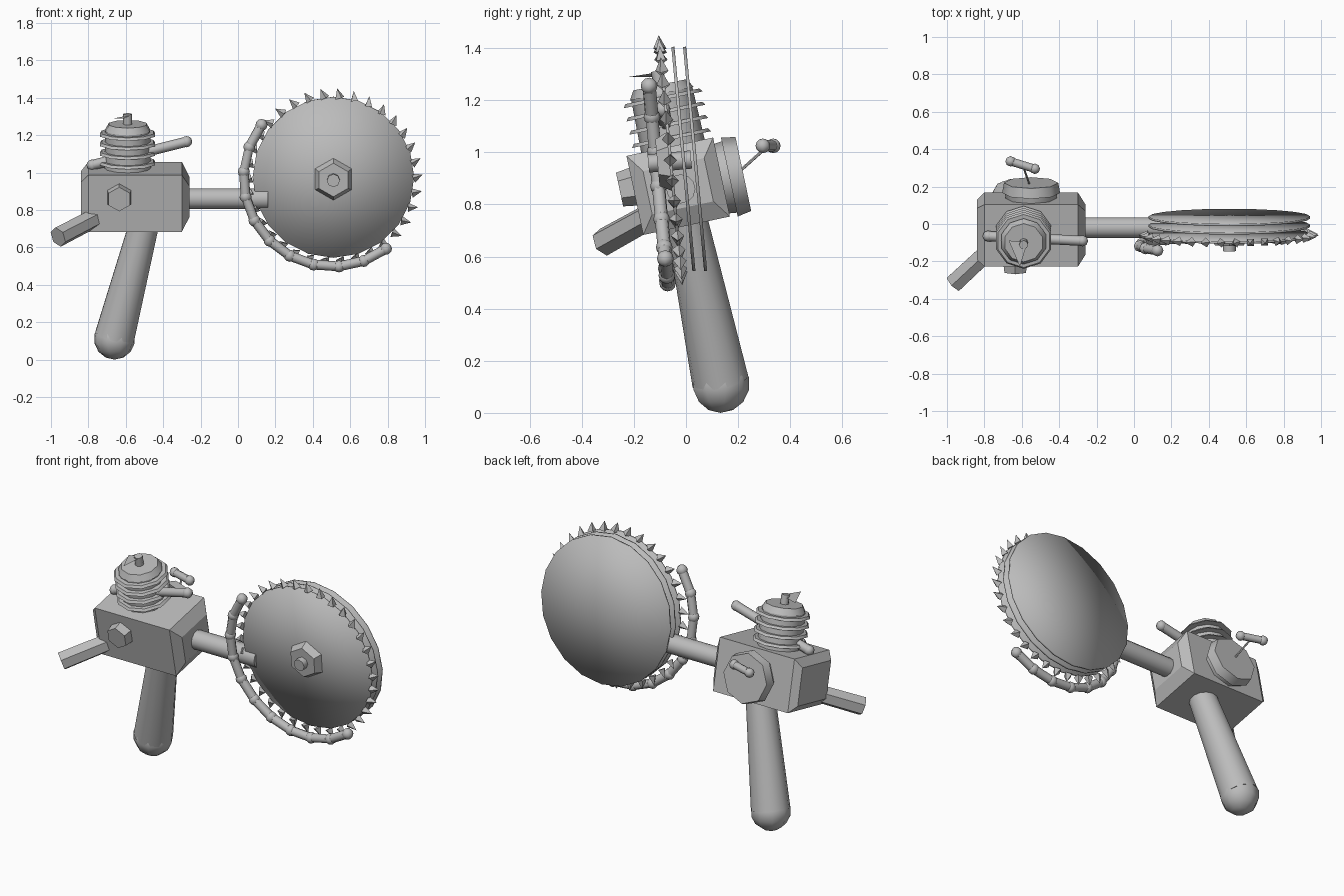
import bpy, bmesh, math
from mathutils import Vector, Matrix

cube = bpy.data.objects.get("Cube")
if cube:
    bpy.data.objects.remove(cube, do_unlink=True)

grey = bpy.data.materials.new("plain_grey")
grey.use_nodes = True
grey.diffuse_color = (0.5, 0.5, 0.5, 1)
grey.node_tree.nodes["Principled BSDF"].inputs["Base Color"].default_value = (0.5, 0.5, 0.5, 1)


def finish(name, bm, angle=35):
    mesh = bpy.data.meshes.new(name)
    bmesh.ops.recalc_face_normals(bm, faces=bm.faces)
    bm.to_mesh(mesh)
    bm.free()
    mesh.materials.append(grey)
    if angle:
        mesh.shade_smooth()
        mesh.set_sharp_from_angle(angle=math.radians(angle))
    obj = bpy.data.objects.new(name, mesh)
    bpy.context.collection.objects.link(obj)
    return obj


def add_rod(bm, a, b, r1, r2, sides, spin=0.0):
    a, b = Vector(a), Vector(b)
    turn = (b - a).to_track_quat('Z', 'Y').to_matrix().to_4x4()
    place = Matrix.Translation((a + b) / 2) @ turn @ Matrix.Rotation(spin, 4, 'Z')
    bmesh.ops.create_cone(bm, cap_ends=True, cap_tris=True, segments=sides,
                          radius1=r1, radius2=r2, depth=(b - a).length, matrix=place)


def rod(name, a, b, r1, r2=None, sides=12, angle=50, spin=0.0):
    bm = bmesh.new()
    add_rod(bm, a, b, r1, r1 if r2 is None else r2, sides, spin)
    return finish(name, bm, angle)


def add_ball(bm, p, r, seg=8, rings=6):
    bmesh.ops.create_uvsphere(bm, u_segments=seg, v_segments=rings, radius=r,
                              matrix=Matrix.Translation(p))


# Motor axes: the whole engine leans towards the front
lean = math.radians(12)
up = Vector((0, -math.sin(lean), math.cos(lean)))
back = Vector((0, math.cos(lean), math.sin(lean)))
core = Vector((-0.55, -0.03, 0.87))

# Engine housing: block with tapered ends
bm = bmesh.new()
loops = []
for x, d, h in ((-0.84, 0.14, 0.11), (-0.80, 0.17, 0.155), (-0.30, 0.17, 0.155), (-0.26, 0.12, 0.085)):
    loops.append([bm.verts.new(Vector((x, core.y, core.z)) + back * d * i + up * h * j)
                  for i, j in ((-1, -1), (1, -1), (1, 1), (-1, 1))])
for p, q in zip(loops, loops[1:]):
    for i in range(4):
        k = (i + 1) % 4
        bm.faces.new((p[i], p[k], q[k], q[i]))
bm.faces.new(loops[0])
bm.faces.new(loops[-1])
finish("engine_housing", bm, 0)

# Finned cylinder head with cap and valve
base = Vector((-0.59, -0.045, 1.0))
rod("cylinder_head", base, base + up * 0.23, 0.125, 0.12, 12)
rod("cylinder_cap", base + up * 0.23, base + up * 0.265, 0.125, 0.105, 10)
for i in range(4):
    f = base + up * (0.05 + 0.052 * i)
    rod(f"cooling_fin_{i + 1}", f, f + up * 0.014, 0.155, 0.145, 10)
tip = base + up * 0.25
rod("valve_post", tip, tip + up * 0.07, 0.024, sides=8)
bm = bmesh.new()
flag = tip + up * 0.055
bm.faces.new([bm.verts.new(flag + Vector(v)) for v in
              ((0.02, 0.01, 0.01), (-0.08, 0.02, -0.01), (-0.02, -0.12, -0.01))])
bmesh.ops.solidify(bm, geom=bm.faces[:], thickness=0.008)
finish("valve_lever", bm, 0)

# Carrying bar through the head
a, b = Vector((-0.78, -0.065, 1.04)), Vector((-0.275, -0.09, 1.165))
bm = bmesh.new()
add_rod(bm, a, b, 0.027, 0.027, 8)
for p in (a, b):
    add_ball(bm, p, 0.03)
finish("carrying_bar", bm, 50)

# Starter housing on the back with cord and pull handle
s = Vector((-0.55, 0.0, 0.87)) + back * 0.09
rod("starter_base", s, s + back * 0.08, 0.13, 0.14, 8)
rod("starter_cover", s + back * 0.08, s + back * 0.135, 0.155, 0.145, 8)
a, b = Vector((-0.66, 0.335, 1.025)), Vector((-0.53, 0.295, 1.025))
rod("starter_cord", s + back * 0.1, (a + b) / 2, 0.006, sides=6)
bm = bmesh.new()
add_rod(bm, a, b, 0.022, 0.022, 8)
for p in (a, b):
    add_ball(bm, p, 0.028)
finish("pull_handle", bm, 50)

# Muffler and exhaust on the front
m = Vector((-0.635, -0.03, 0.905))
rod("muffler", m - back * 0.15, m - back * 0.23, 0.078, 0.066, 6, 30)
rod("exhaust_pipe", (-0.74, -0.11, 0.77), (-0.962, -0.317, 0.655), 0.052, 0.055, 6, 30)

# Grip with rounded end
rod("grip", (-0.66, 0.132, 0.12), (-0.495, 0.0, 0.75), 0.109, 0.08, 14)
bm = bmesh.new()
add_ball(bm, (-0.66, 0.132, 0.112), 0.112, 9, 7)
finish("grip_end", bm, 60)

# Drive arm
rod("drive_arm", (-0.30, -0.02, 0.86), (0.16, -0.02, 0.86), 0.056, sides=12)

# Saw discs, slightly leaning
normal = Vector((0, 1, 0.094)).normalized()
rise = Vector((0, -0.094, 1)).normalized()
side = Vector((1, 0, 0))
for i, y in enumerate((-0.06, -0.01, 0.035)):
    c = Vector((0.51, y, 0.975))
    rod(f"saw_disc_{i + 1}", c - normal * 0.006, c + normal * 0.006, 0.432, sides=20, angle=180)

# Hub and axle pin
c = Vector((0.51, -0.06, 0.965))
rod("hub_nut", c, c - normal * 0.05, 0.115, 0.09, 6, 30)
rod("axle_pin", c + normal * 0.08, c - normal * 0.085, 0.035, sides=8)


def around(angle, radius, y):
    return Vector((0.505, y, 0.97)) + radius * (side * math.cos(angle) + rise * math.sin(angle))


# Ring of cutting teeth
bm = bmesh.new()
for i in range(34):
    t = math.tau * i / 34
    add_rod(bm, around(t, 0.432, -0.06), around(t + 0.04, 0.483, -0.06), 0.026, 0.0, 4)
finish("cutting_teeth", bm, 0)

# Loose chain on the front left
points = [around(math.radians(143 + 16.4 * i), 0.475, -0.115) for i in range(11)]
bm = bmesh.new()
for p, q in zip(points, points[1:]):
    add_rod(bm, p, q, 0.026, 0.026, 8)
for p in points:
    add_ball(bm, p, 0.032)
finish("chain", bm, 50)
